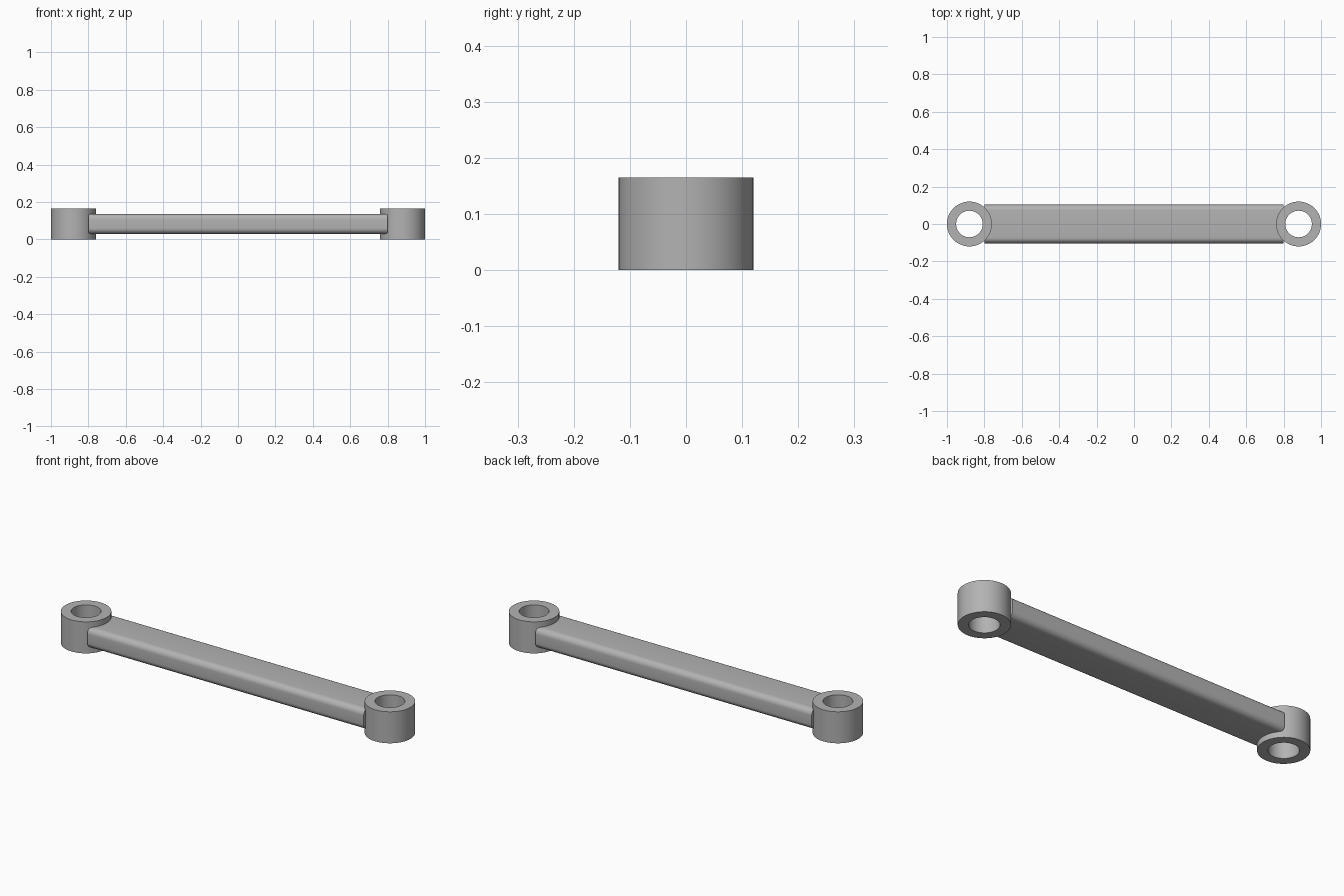
import bpy, bmesh
from math import radians, pi, cos, sin

cube = bpy.data.objects.get("Cube")
if cube:
    bpy.data.objects.remove(cube, do_unlink=True)

HEIGHT, OUTER, BORE, EYE_X = 0.165, 0.12, 0.071, 0.88
BAR_X, BAR_Y, BAR_Z, ROUND = 0.8, 0.103, 0.053, 0.03
MID = HEIGHT / 2

steel = bpy.data.materials.new("plain_grey")
steel.use_nodes = True
grey = (0.45, 0.45, 0.45, 1)
steel.diffuse_color = grey
steel.node_tree.nodes["Principled BSDF"].inputs["Base Color"].default_value = grey


def finish(name, bm):
    bmesh.ops.recalc_face_normals(bm, faces=bm.faces)
    mesh = bpy.data.meshes.new(name)
    bm.to_mesh(mesh)
    bm.free()
    mesh.materials.append(steel)
    obj = bpy.data.objects.new(name, mesh)
    bpy.context.collection.objects.link(obj)
    bpy.ops.object.select_all(action='DESELECT')
    obj.select_set(True)
    bpy.context.view_layer.objects.active = obj
    bpy.ops.object.shade_smooth_by_angle(angle=radians(35))


def ring(name, x, sides=64):
    """Bored cylinder: a rectangular section swept round its axis."""
    bm = bmesh.new()
    section = [(BORE, 0), (OUTER, 0), (OUTER, HEIGHT), (BORE, HEIGHT)]
    loops = []
    for i in range(sides):
        a = 2 * pi * i / sides
        loops.append([bm.verts.new((x + r * cos(a), r * sin(a), z)) for r, z in section])
    for i, loop in enumerate(loops):
        after = loops[(i + 1) % sides]
        for j in range(4):
            k = (j + 1) % 4
            bm.faces.new((loop[j], loop[k], after[k], after[j]))
    finish(name, bm)


# Bored end eyes
ring("left_end_eye", EYE_X)
ring("right_end_eye", -EYE_X)

# Connecting bar with rounded long edges
bm = bmesh.new()
bmesh.ops.create_cube(bm, size=2)
for v in bm.verts:
    v.co = (v.co.x * BAR_X, v.co.y * BAR_Y, v.co.z * BAR_Z + MID)
long_edges = [e for e in bm.edges if abs(e.verts[0].co.x - e.verts[1].co.x) > 1]
bmesh.ops.bevel(bm, geom=long_edges, offset=ROUND, segments=8, profile=0.5, affect='EDGES')
finish("connecting_bar", bm)
